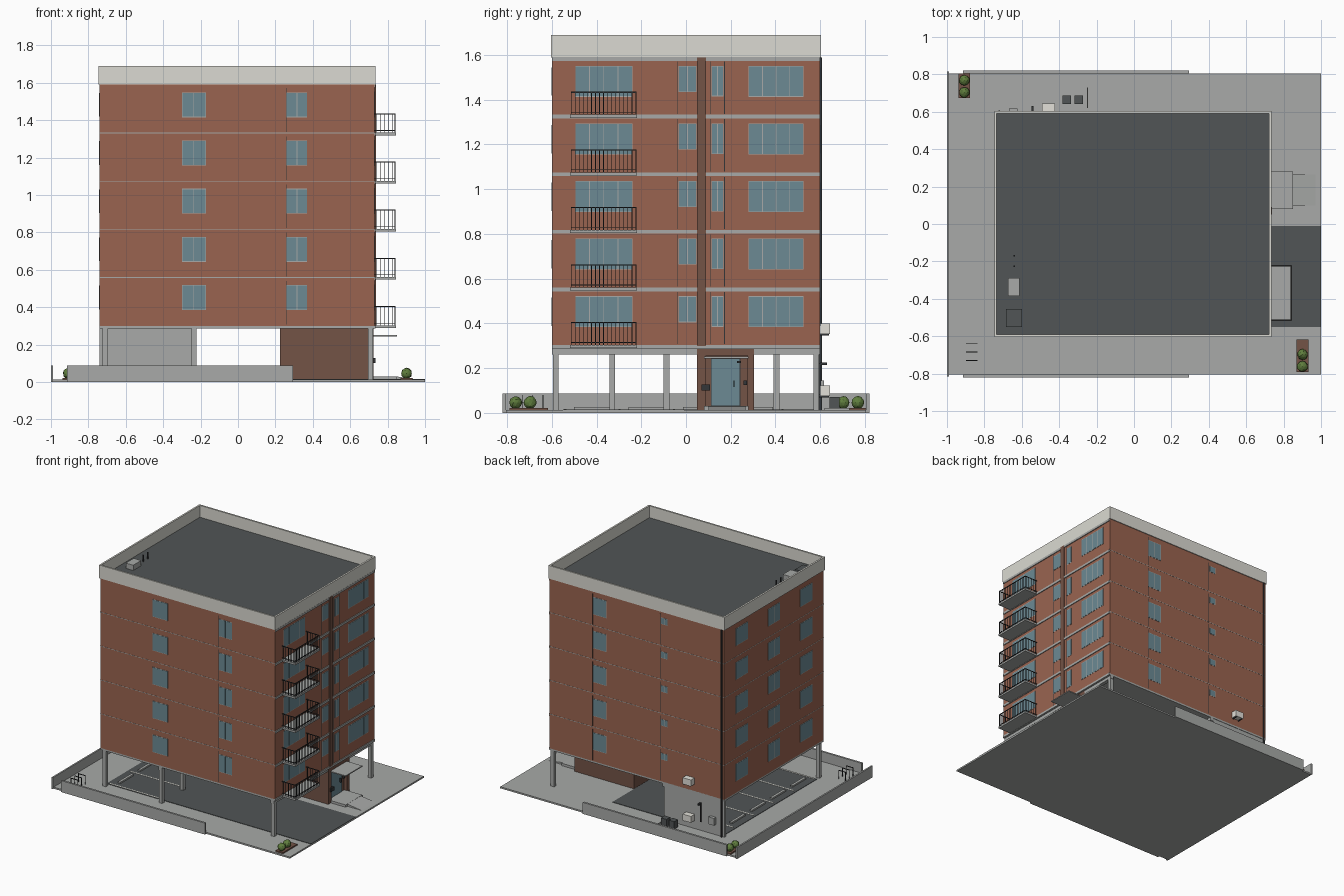
import bpy, bmesh, math, random
from mathutils import Matrix, Vector

if "Cube" in bpy.data.objects:
    bpy.data.objects.remove(bpy.data.objects["Cube"])

random.seed(3)


def srgb(r, g, b):
    return tuple(((c / 255 + 0.055) / 1.055) ** 2.4 for c in (r, g, b)) + (1,)


def mat(name, *rgb):
    m = bpy.data.materials.new(name)
    m.diffuse_color = srgb(*rgb)
    m.use_nodes = True
    m.node_tree.nodes["Principled BSDF"].inputs["Base Color"].default_value = m.diffuse_color
    return m


BRICK = mat("brick", 154, 100, 80)
BROWN = mat("dark brown tile", 115, 83, 70)
LIGHT = mat("light parapet", 219, 218, 210)
CONC = mat("concrete", 168, 170, 168)
ASPH = mat("asphalt", 81, 85, 86)
GLASS = mat("glass", 108, 138, 148)
METAL = mat("dark metal", 52, 54, 56)
LEAF = mat("foliage", 96, 126, 62)
WHITE = mat("white casing", 226, 224, 217)


def finish(name, bm, material):
    me = bpy.data.meshes.new(name)
    bm.to_mesh(me)
    bm.free()
    me.materials.append(material)
    ob = bpy.data.objects.new(name, me)
    bpy.context.collection.objects.link(ob)
    return ob


def boxes(name, material, items):
    """One object from boxes given as (x0, x1, y0, y1, z0, z1)."""
    bm = bmesh.new()
    for x0, x1, y0, y1, z0, z1 in items:
        m = Matrix.Translation(((x0 + x1) / 2, (y0 + y1) / 2, (z0 + z1) / 2))
        bmesh.ops.create_cube(bm, size=1, matrix=m @ Matrix.Diagonal((x1 - x0, y1 - y0, z1 - z0, 1)))
    return finish(name, bm, material)


# Main dimensions
X0, X1, Y0, Y1 = -0.74, 0.73, -0.598, 0.598
BASE, TOP, PITCH, FLOORS = 0.295, 1.59, 0.2575, 5
G = 0.012  # ground level


def on_wall(side, u0, u1, z0, z1, d, inner=0.005):
    """Box lying on a facade, standing d proud of it."""
    return {"front": (u0, u1, Y0 - d, Y0 + inner, z0, z1),
            "back": (u0, u1, Y1 - inner, Y1 + d, z0, z1),
            "east": (X1 - inner, X1 + d, u0, u1, z0, z1),
            "west": (X0 - d, X0 + inner, u0, u1, z0, z1)}[side]


# Site plate, boundary walls and paving
boxes("site_paving", CONC, [(-1, 1, -0.805, 0.805, 0, G)])
boxes("boundary_wall", CONC, [(-0.915, 0.295, -0.82, -0.805, 0, 0.087),
                              (-0.915, 0.295, 0.805, 0.82, 0, 0.087),
                              (-1, -0.988, -0.815, 0.815, 0, 0.087)])
boxes("parking_asphalt", ASPH, [(-0.72, 0.22, -0.55, 0.57, G, 0.015),
                                (0.22, 1, -0.55, -0.01, G, 0.015)])
stalls = [-0.54 + i * 0.243 for i in range(5)]
boxes("stall_lines", LIGHT, [(-0.7, -0.27, y - 0.005, y + 0.005, 0.015, 0.0165) for y in stalls])
boxes("wheel_stops", CONC, [(-0.66, -0.64, y + 0.04, y + 0.2, 0.015, 0.026) for y in stalls[:4]])

# Ground floor: columns, beams, rear wall and entrance core
cols = [(-0.71, -0.582), (0.708, -0.582), (0.708, 0.582), (-0.235, -0.582),
        (-0.235, -0.33), (-0.235, -0.087), (-0.235, 0.155), (-0.235, 0.405)]
boxes("columns", CONC, [(x - 0.014, x + 0.014, y - 0.013, y + 0.013, G, BASE) for x, y in cols])
boxes("floor_beams", CONC, [(X0, X1, Y0, Y1, 0.285, 0.299),
                            (0.694, 0.722, Y0, Y1, 0.262, 0.286),
                            (-0.249, -0.221, Y0, Y1, 0.262, 0.286)])
boxes("rear_wall", CONC, [(X0, -0.23, 0.575, 0.595, G, 0.286)])
boxes("entrance_core", BROWN, [(0.225, 0.70, 0.05, 0.305, G, 0.286),
                               (0.69, 0.725, 0.05, 0.09, G, 0.299),
                               (0.69, 0.725, 0.275, 0.305, G, 0.299),
                               (0.69, 0.725, 0.09, 0.275, 0.256, 0.299)])
boxes("entrance_frame", METAL, [(0.695, 0.703, 0.112, 0.243, 0.03, 0.243)])
boxes("entrance_door", GLASS, [(0.695, 0.706, 0.115, 0.24, 0.033, 0.24)])
boxes("entrance_fittings", METAL, [(0.70, 0.718, 0.212, 0.217, 0.115, 0.145),
                                   (0.72, 0.735, 0.07, 0.108, 0.10, 0.128),
                                   (0.70, 0.712, 0.258, 0.272, 0.125, 0.145),
                                   (0.70, 0.715, 0.228, 0.246, 0.222, 0.232)])
boxes("entrance_canopy", CONC, [(0.70, 0.85, 0.08, 0.28, 0.244, 0.252)])
boxes("entrance_step", CONC, [(0.70, 0.85, 0.08, 0.28, G, 0.03)])

# Sloping path in front of the step
bm = bmesh.new()
ends = [[bm.verts.new((x, y, z)) for x, z in ((0.85, G - 0.002), (0.985, G - 0.002), (0.85, 0.029))]
        for y in (0.1, 0.265)]
bm.faces.new(ends[0])
bm.faces.new(ends[1][::-1])
for i in range(3):
    j = (i + 1) % 3
    bm.faces.new((ends[0][j], ends[0][i], ends[1][i], ends[1][j]))
bmesh.ops.recalc_face_normals(bm, faces=bm.faces)
finish("entrance_ramp", bm, CONC)

# Brick body, roof and parapet
boxes("brick_body", BRICK, [(X0, X1, Y0, Y1, 0.298, TOP)])
boxes("roof_deck", ASPH, [(X0, X1, Y0, Y1, TOP, 1.6)])
PX0, PX1, PY, T = -0.747, 0.735, 0.604, 0.013
boxes("parapet", LIGHT, [(PX0, PX1, -PY, -PY + T, TOP, 1.69), (PX0, PX1, PY - T, PY, TOP, 1.69),
                         (PX0, PX0 + T, -PY + T, PY - T, TOP, 1.69),
                         (PX1 - T, PX1, -PY + T, PY - T, TOP, 1.69)])

# Storey bands, broad on the east and thin elsewhere
bands, thin, joints = [], [], []
for i in range(FLOORS + 1):
    z = BASE + i * PITCH
    bands.append(on_wall("east", Y0, Y1, z - 0.009, z + 0.008, 0.006))
    if 0 < i < FLOORS:
        for side, a, b in (("front", X0, X1), ("back", X0, X1), ("west", Y0, Y1)):
            thin.append(on_wall(side, a, b, z + 0.004, z + 0.008, 0.001))
    if i < FLOORS:
        z0, z1 = z + 0.012, z + PITCH - 0.012
        for side, us in (("front", (0.258,)), ("back", (0.367, -0.204)), ("east", (-0.037, 0.108, 0.172))):
            joints += [on_wall(side, u - 0.0015, u + 0.0015, z0, z1, 0.001) for u in us]
boxes("storey_bands", CONC, bands)
boxes("storey_joints", CONC, thin)
boxes("brick_joints", METAL, joints)
boxes("tile_pilaster", BROWN, [on_wall("east", 0.05, 0.09, 0.299, TOP, 0.008)])

# Windows: (side, start, end, sill, head, panes), repeated on every floor
specs = [("front", -0.30, -0.172, 0.385, 0.518, 2), ("front", 0.26, 0.37, 0.385, 0.518, 2),
         ("back", 0.25, 0.365, 0.385, 0.518, 2), ("back", -0.265, -0.21, 0.465, 0.515, 2),
         ("west", 0.315, 0.46, 0.385, 0.518, 2), ("west", -0.07, 0.07, 0.385, 0.518, 2),
         ("west", -0.46, -0.315, 0.385, 0.518, 2),
         ("east", -0.495, -0.24, 0.383, 0.522, 4), ("east", -0.033, 0.046, 0.405, 0.522, 2),
         ("east", 0.115, 0.168, 0.385, 0.522, 2), ("east", 0.28, 0.525, 0.383, 0.522, 4)]
frames, panes = [], []
for side, a, b, z0, z1, n in specs:
    for f in range(FLOORS):
        h = f * PITCH
        frames.append(on_wall(side, a, b, z0 + h, z1 + h, 0.0015))
        w = (b - a) / n
        for k in range(n):
            panes.append(on_wall(side, a + k * w + 0.002, a + (k + 1) * w - 0.002,
                                 z0 + h + 0.003, z1 + h - 0.003, 0.0025))
boxes("window_frames", CONC, frames)
boxes("window_panes", GLASS, panes)

# Balconies with barred railings
slabs, rails = [], []
BY0, BY1, BX = -0.515, -0.222, 0.842
for f in range(FLOORS):
    z = BASE + f * PITCH
    slabs.append((X1, BX + 0.003, BY0 - 0.003, BY1 + 0.003, z - 0.006, z + 0.008))
    for za, zb in ((z + 0.018, z + 0.021), (z + 0.106, z + 0.111)):
        rails.append((BX - 0.005, BX, BY0, BY1, za, zb))
        rails += [(X1, BX, y, y + 0.004, za, zb) for y in (BY0, BY1 - 0.004)]
    for k in range(17):
        y = BY0 + k * (BY1 - BY0 - 0.003) / 16
        rails.append((BX - 0.004, BX - 0.001, y, y + 0.003, z + 0.008, z + 0.108))
    for k in range(5):
        x = X1 + 0.01 + k * 0.0215
        rails += [(x, x + 0.003, y, y + 0.003, z + 0.008, z + 0.108) for y in (BY0, BY1 - 0.003)]
boxes("balcony_slabs", CONC, slabs)
boxes("balcony_railings", METAL, rails)

# Roof equipment
boxes("roof_unit", CONC, [(-0.675, -0.612, -0.385, -0.29, 1.6, 1.64)])
boxes("roof_hatch", ASPH, [(-0.685, -0.6, -0.55, -0.455, 1.6, 1.612)])
boxes("roof_vents", METAL, [(-0.645, -0.637, y - 0.004, y + 0.004, 1.6, 1.65) for y in (-0.17, -0.225)])

# Rear services: downpipe, wall units, meters, bins and screen
boxes("downpipe", METAL, [(-0.725, -0.717, 0.595, 0.607, G, TOP)])
boxes("wall_units", WHITE, [(-0.492, -0.422, 0.6, 0.644, z, z + 0.048) for z in (0.352, 0.075)])
boxes("unit_brackets", METAL, [(x, x + 0.006, 0.59, 0.64, z - 0.006, z)
                               for x in (-0.485, -0.435) for z in (0.352, 0.075)])
boxes("meter_box", CONC, [(-0.668, -0.622, 0.595, 0.618, 0.09, 0.145)])
boxes("service_pipe", METAL, [(-0.547, -0.539, 0.595, 0.603, 0.08, 0.22),
                              (-0.549, -0.537, 0.6, 0.63, 0.214, 0.226)])
boxes("bins", ASPH, [(x, x + 0.045, 0.642, 0.687, G, 0.07) for x in (-0.382, -0.317)])
boxes("bin_kerb", CONC, [(-0.251, -0.246, 0.62, 0.73, G, 0.022)])

# Cycle hoops
hoops = []
for y in (-0.64, -0.685, -0.73):
    hoops += [(x, x + 0.004, y - 0.002, y + 0.002, G, 0.078) for x in (-0.897, -0.84)]
    hoops.append((-0.897, -0.836, y - 0.002, y + 0.002, 0.074, 0.079))
boxes("cycle_hoops", METAL, hoops)

# Planters and shrubs
boxes("planters", BROWN, [(0.87, 0.932, -0.79, -0.618, G, 0.022), (-0.937, -0.878, 0.675, 0.805, G, 0.022)])
bm = bmesh.new()
for x, y in ((0.901, -0.762), (0.901, -0.697), (-0.907, 0.768), (-0.907, 0.703)):
    c = Vector((x, y, 0.046))
    made = bmesh.ops.create_icosphere(bm, subdivisions=2, radius=0.029, matrix=Matrix.Translation(c))
    for v in made["verts"]:
        v.co = c + (v.co - c) * random.uniform(0.93, 1.05)
finish("shrubs", bm, LEAF)
